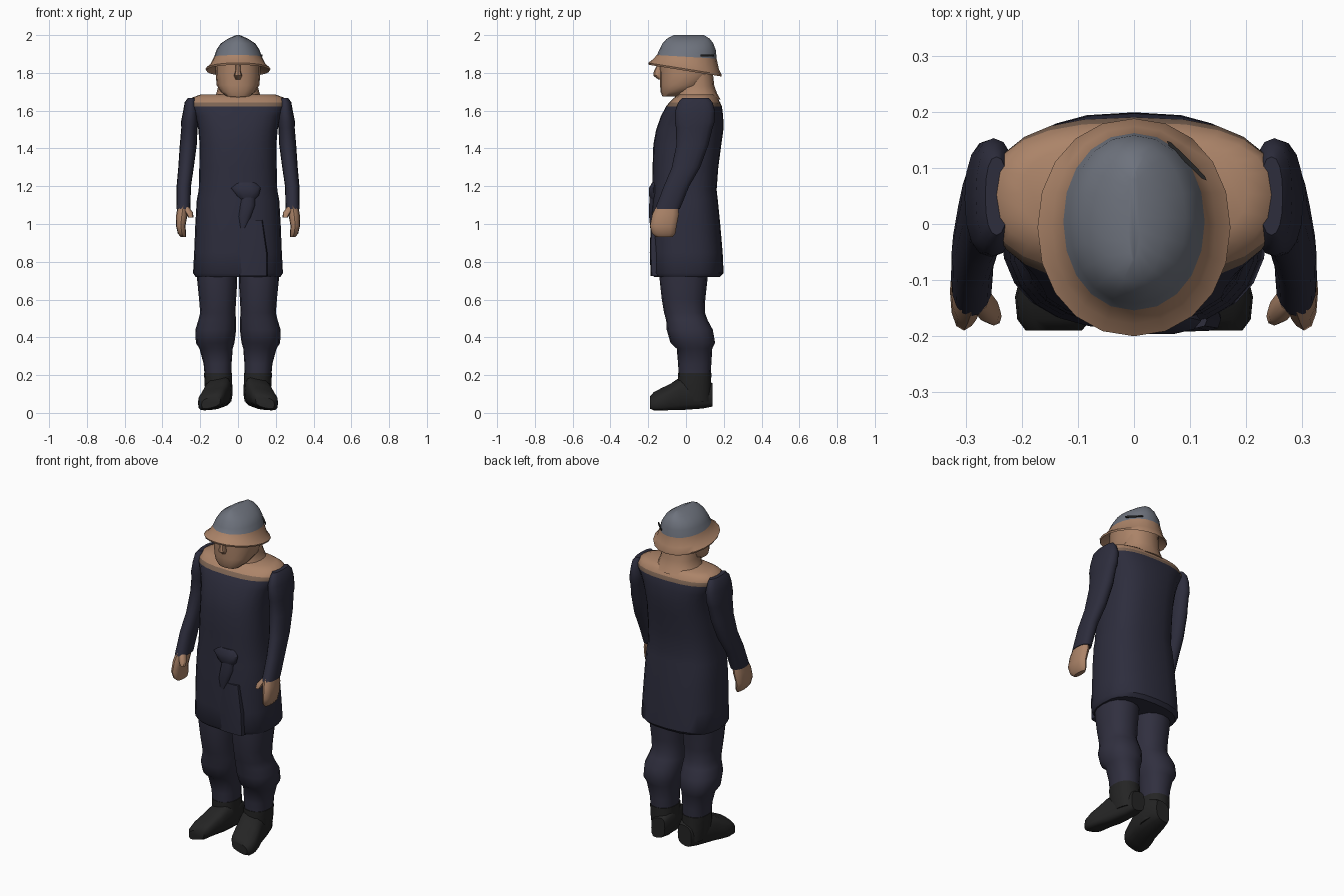
import bpy, bmesh, math


def material(name, rgb):
    m = bpy.data.materials.new(name)
    m.diffuse_color = (*rgb, 1)
    return m


NAVY = material("navy cloth", (0.026, 0.026, 0.046))
TROUSER = material("trouser cloth", (0.030, 0.029, 0.050))
SKIN = material("tan", (0.41, 0.23, 0.14))
BROWN = material("dull brown", (0.20, 0.125, 0.085))
GREY = material("helmet grey", (0.155, 0.17, 0.205))
BLACK = material("boot black", (0.018, 0.018, 0.018))


def loft(name, sections, mats, n=16, power=2.3, axis='Z', mirror=False, rule=None):
    """Section: (position on axis, centre a, centre b, radius a, radius b, tilt)."""
    bm = bmesh.new()
    rings = []
    for s in sections:
        pos, ca, cb, ra, rb = s[:5]
        tilt = s[5] if len(s) > 5 else 0
        ring = []
        for i in range(n):
            t = 2 * math.pi * i / n
            c, d = math.cos(t), math.sin(t)
            a = ra * math.copysign(abs(c) ** (2 / power), c)
            b = rb * math.copysign(abs(d) ** (2 / power), d)
            if axis == 'Z':
                co = (ca + a, cb + b, pos + tilt * b)
            else:
                co = (ca + a, pos, cb + b + tilt * a)
            ring.append(bm.verts.new(co))
        rings.append(ring)
    for r, q in zip(rings, rings[1:]):
        for i in range(n):
            j = (i + 1) % n
            bm.faces.new((r[i], r[j], q[j], q[i]))
    bm.faces.new(rings[0])
    bm.faces.new(rings[-1])
    bmesh.ops.recalc_face_normals(bm, faces=bm.faces[:])
    if rule:
        for f in bm.faces:
            f.material_index = rule(f.calc_center_median())
    me = bpy.data.meshes.new(name)
    bm.to_mesh(me)
    bm.free()
    for m in mats:
        me.materials.append(m)
    ob = bpy.data.objects.new(name, me)
    bpy.context.collection.objects.link(ob)
    if mirror:
        ob.modifiers.new("mirror", 'MIRROR')
    return ob


# Long coat with bare shoulder yoke on top
loft("coat", [
    (0.72, 0, 0.005, 0.225, 0.175), (0.74, 0, 0.007, 0.238, 0.192),
    (0.85, 0, 0.004, 0.232, 0.19), (1.00, 0, -0.003, 0.226, 0.184),
    (1.13, 0, -0.006, 0.218, 0.174), (1.18, 0, -0.008, 0.208, 0.170),
    (1.30, 0, -0.003, 0.205, 0.174), (1.42, 0, 0.007, 0.203, 0.180),
    (1.50, 0, 0.020, 0.210, 0.178), (1.57, 0, 0.032, 0.228, 0.165),
    (1.622, 0, 0.042, 0.255, 0.148), (1.643, 0, 0.046, 0.258, 0.135),
    (1.668, 0, 0.052, 0.245, 0.115), (1.685, 0, 0.055, 0.20, 0.092)],
    [NAVY, BROWN, SKIN], n=24, power=2.6,
    rule=lambda c: 2 if c.z > 1.643 else 1 if c.z > 1.622 else 0)

# Sash knot and hanging tail
loft("sash_knot", [
    (1.12, 0.05, -0.165, 0.03, 0.020), (1.15, 0.05, -0.172, 0.06, 0.025),
    (1.19, 0.04, -0.172, 0.08, 0.025), (1.22, 0.04, -0.165, 0.05, 0.015)], [NAVY], n=10)
loft("sash_tail", [
    (0.98, 0.025, -0.178, 0.015, 0.012), (1.04, 0.035, -0.178, 0.035, 0.018),
    (1.10, 0.05, -0.176, 0.04, 0.02), (1.15, 0.055, -0.172, 0.035, 0.02)], [NAVY], n=10)
# Overlapping front edge of the coat
loft("coat_flap", [
    (0.725, 0.08, -0.165, 0.075, 0.022), (0.85, 0.08, -0.170, 0.075, 0.022),
    (1.02, 0.07, -0.172, 0.06, 0.014)], [NAVY], n=12, power=4)

# Sleeves and hands
loft("sleeve", [
    (1.668, 0.245, 0.050, 0.020, 0.07), (1.645, 0.25, 0.050, 0.032, 0.09),
    (1.60, 0.25, 0.048, 0.040, 0.105), (1.54, 0.255, 0.046, 0.047, 0.105),
    (1.51, 0.257, 0.044, 0.043, 0.097), (1.42, 0.263, 0.034, 0.045, 0.085),
    (1.30, 0.275, 0.000, 0.041, 0.075), (1.20, 0.287, -0.050, 0.038, 0.067),
    (1.08, 0.289, -0.098, 0.037, 0.066)], [NAVY], mirror=True)
loft("hand", [
    (1.10, 0.289, -0.098, 0.030, 0.058), (1.05, 0.297, -0.108, 0.030, 0.070),
    (0.99, 0.303, -0.120, 0.025, 0.070), (0.95, 0.297, -0.118, 0.022, 0.062),
    (0.932, 0.290, -0.115, 0.014, 0.045)], [SKIN], n=12, mirror=True)
loft("thumb", [
    (1.09, 0.277, -0.13, 0.018, 0.025), (1.06, 0.258, -0.155, 0.020, 0.022),
    (1.035, 0.25, -0.165, 0.014, 0.016)], [SKIN], n=8, mirror=True)

# Baggy trousers gathered below the knee
loft("trouser_leg", [
    (0.80, 0.110, -0.010, 0.105, 0.130), (0.70, 0.110, -0.013, 0.106, 0.126),
    (0.60, 0.108, -0.013, 0.098, 0.115), (0.53, 0.107, -0.008, 0.093, 0.108),
    (0.49, 0.110, 0.005, 0.100, 0.110), (0.44, 0.118, 0.020, 0.108, 0.122),
    (0.37, 0.121, 0.036, 0.102, 0.118), (0.34, 0.116, 0.045, 0.088, 0.094),
    (0.26, 0.108, 0.046, 0.074, 0.088), (0.19, 0.106, 0.046, 0.070, 0.084)],
    [TROUSER], mirror=True)

# Boots
loft("boot_shaft", [
    (0.06, 0.098, 0.050, 0.064, 0.085), (0.14, 0.104, 0.045, 0.072, 0.088),
    (0.21, 0.106, 0.046, 0.074, 0.088)], [BLACK], mirror=True)
loft("boot_foot", [
    (0.140, 0.088, 0.095, 0.045, 0.060, -0.2), (0.085, 0.090, 0.105, 0.062, 0.078, -0.25),
    (-0.03, 0.110, 0.102, 0.072, 0.082, -0.25), (-0.08, 0.125, 0.085, 0.075, 0.064, -0.25),
    (-0.13, 0.138, 0.072, 0.074, 0.052, -0.25), (-0.17, 0.142, 0.062, 0.066, 0.042, -0.25),
    (-0.19, 0.143, 0.055, 0.050, 0.028, -0.25)],
    [BLACK], power=3, axis='Y', mirror=True)

# Neck, head and nose
loft("neck", [
    (1.66, 0, 0.060, 0.135, 0.122), (1.69, 0, 0.055, 0.115, 0.110),
    (1.73, 0, 0.050, 0.105, 0.100), (1.82, 0, 0.045, 0.10, 0.095)], [SKIN])
loft("head", [
    (1.675, 0, -0.085, 0.060, 0.040), (1.70, 0, -0.050, 0.092, 0.085),
    (1.735, 0, -0.015, 0.113, 0.122), (1.79, 0, 0.000, 0.118, 0.138),
    (1.88, 0, 0.000, 0.118, 0.140)], [SKIN])
loft("nose", [
    (1.765, 0, -0.135, 0.012, 0.012), (1.785, 0, -0.145, 0.022, 0.028),
    (1.81, 0, -0.145, 0.014, 0.025), (1.85, 0, -0.135, 0.012, 0.015)], [SKIN], n=8)

# Helmet with crested dome and sloping brim
loft("helmet", [
    (1.86, 0, 0.002, 0.115, 0.145, -0.16), (1.812, 0, -0.005, 0.168, 0.192, -0.16),
    (1.822, 0, -0.006, 0.172, 0.194, -0.16), (1.845, 0, -0.002, 0.146, 0.176, -0.14),
    (1.885, 0, 0.004, 0.126, 0.158, -0.06), (1.92, 0, 0.008, 0.115, 0.150),
    (1.955, 0, 0.010, 0.092, 0.135), (1.98, 0, 0.012, 0.055, 0.115),
    (2.00, 0, 0.015, 0.010, 0.080)],
    [SKIN, GREY], n=20, power=2.1, rule=lambda c: 1 if c.z > 1.89 else 0)
# Dark slit at the back right of the helmet rim
slit = loft("helmet_slit", [
    (1.888, 0.0, 0.0, 0.05, 0.004), (1.897, 0.0, 0.0, 0.05, 0.004)], [BLACK], n=8, power=4)
slit.location = (0.094, 0.113, 0.0)
slit.rotation_euler = (0, 0, math.radians(-45))

# Smooth shading with sharp creases kept
for ob in bpy.context.scene.objects:
    ob.select_set(True)
bpy.context.view_layer.objects.active = slit
bpy.ops.object.shade_smooth_by_angle(angle=math.radians(45))
